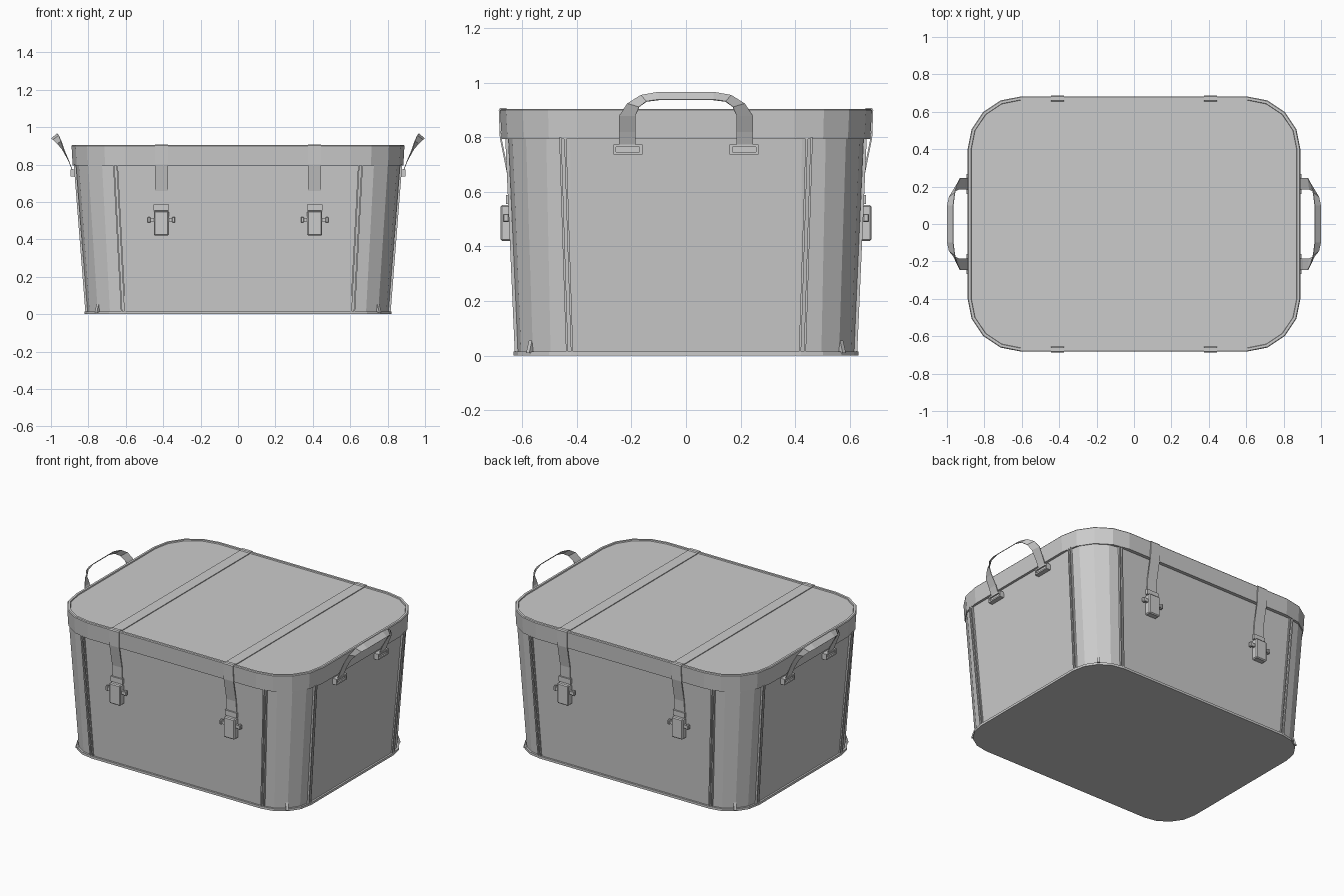
import bpy, bmesh, math
from mathutils import Vector

old = bpy.data.objects.get("Cube")
if old:
    bpy.data.objects.remove(old)

GREY = (0.6, 0.6, 0.6, 1)
mat = bpy.data.materials.new("light grey")
mat.use_nodes = True
mat.diffuse_color = GREY
shader = mat.node_tree.nodes["Principled BSDF"]
shader.inputs["Base Color"].default_value = GREY
shader.inputs["Roughness"].default_value = 0.8


def finish(bm, name):
    bmesh.ops.recalc_face_normals(bm, faces=bm.faces)
    mesh = bpy.data.meshes.new(name)
    bm.to_mesh(mesh)
    bm.free()
    mesh.materials.append(mat)
    ob = bpy.data.objects.new(name, mesh)
    bpy.context.collection.objects.link(ob)
    return ob


def ring(hx, hy, r, z, steps=4):
    """Rounded rectangle outline."""
    pts = []
    for q, (sx, sy) in enumerate([(1, 1), (-1, 1), (-1, -1), (1, -1)]):
        for i in range(steps + 1):
            a = math.pi / 2 * (q + i / steps)
            pts.append((sx * (hx - r) + r * math.cos(a), sy * (hy - r) + r * math.sin(a), z))
    return pts


def loft(name, rings):
    """Skin a stack of outlines and cap both ends."""
    bm = bmesh.new()
    loops = [[bm.verts.new(p) for p in r] for r in rings]
    n = len(loops[0])
    for a, b in zip(loops, loops[1:]):
        for i in range(n):
            j = (i + 1) % n
            bm.faces.new((a[i], a[j], b[j], b[i]))
    bm.faces.new(loops[0])
    bm.faces.new(loops[-1])
    return finish(bm, name)


def box(name, lo, hi, bevel=0):
    x0, y0, z0 = lo
    x1, y1, z1 = hi
    ob = loft(name, [[(x0, y0, z), (x1, y0, z), (x1, y1, z), (x0, y1, z)] for z in (z0, z1)])
    if bevel:
        m = ob.modifiers.new("bevel", "BEVEL")
        m.width, m.segments = bevel, 1
    return ob


def ribbon(name, edge_a, edge_b, thickness):
    """Flat band between two edge paths."""
    bm = bmesh.new()
    va = [bm.verts.new(p) for p in edge_a]
    vb = [bm.verts.new(p) for p in edge_b]
    for i in range(len(va) - 1):
        bm.faces.new((va[i], va[i + 1], vb[i + 1], vb[i]))
    ob = finish(bm, name)
    m = ob.modifiers.new("thickness", "SOLIDIFY")
    m.thickness, m.offset = thickness, 0
    return ob


def bar(name, p, q, u, v):
    """Straight bar from p to q, with half-size vectors u and v."""
    u, v = Vector(u), Vector(v)
    corners = [u + v, v - u, -u - v, u - v]
    return loft(name, [[Vector(e) + c for c in corners] for e in (p, q)])


# Tub, base flange and lid with a low rim
loft("tub", [ring(0.808, 0.62, 0.2, 0.008), ring(0.87, 0.655, 0.23, 0.82)])
loft("base_flange", [ring(0.82, 0.632, 0.21, 0), ring(0.82, 0.632, 0.21, 0.015)])
loft("lid", [ring(0.884, 0.676, 0.28, 0.795), ring(0.89, 0.682, 0.285, 0.9),
             ring(0.886, 0.678, 0.281, 0.905), ring(0.872, 0.664, 0.267, 0.905),
             ring(0.87, 0.662, 0.265, 0.898)])

# Ribs flanking each corner and a small fin at its foot
for sx in (-1, 1):
    for sy in (-1, 1):
        for off in (-0.009, 0.009):
            bar("long_side_rib", (sx * (0.613 + off), sy * 0.622, 0.01),
                (sx * (0.655 + off), sy * 0.657, 0.8), (0.004, 0, 0), (0, 0.006, 0))
            bar("short_side_rib", (sx * 0.81, sy * (0.427 + off), 0.01),
                (sx * 0.872, sy * (0.452 + off), 0.8), (0.006, 0, 0), (0, 0.004, 0))
        d, t = Vector((sx, sy, 0)).normalized(), Vector((-sy, sx, 0)).normalized()
        foot = Vector((sx * 0.745, sy * 0.565, 0.01))
        profile = [foot, foot + d * 0.022, foot + d * 0.008 + Vector((0, 0, 0.045))]
        loft("corner_fin", [[p + t * s for p in profile] for s in (-0.008, 0.008)])

# Straps over the lid, with loops, buckles and side pins
for x in (-0.41, 0.41):
    path = [(0.648, 0.57), (0.652, 0.66), (0.68, 0.8), (0.684, 0.9), (0.68, 0.905), (0.662, 0.905), (0.655, 0.9)]
    full = [(-y, z) for y, z in path] + [(y, z) for y, z in reversed(path)]
    ribbon("strap", [(x - 0.035, y, z) for y, z in full], [(x + 0.035, y, z) for y, z in full], 0.006)
    for s in (-1, 1):
        box("strap_loop", (x - 0.042, s * 0.653 - 0.008, 0.555), (x + 0.042, s * 0.653 + 0.008, 0.588))
        box("buckle", (x - 0.04, s * 0.658 - 0.022, 0.42), (x + 0.04, s * 0.658 + 0.022, 0.552), 0.006)
        box("buckle_pin", (x - 0.062, s * 0.66 - 0.008, 0.495), (x + 0.062, s * 0.66 + 0.008, 0.515))
        for e in (-1, 1):
            cx = x + e * 0.066
            box("pin_head", (cx - 0.008, s * 0.66 - 0.011, 0.49), (cx + 0.008, s * 0.66 + 0.011, 0.52), 0.003)

# Twisted carrying handles with framed brackets
outer = [(0.882, 0.245, 0.76), (0.905, 0.245, 0.82), (0.93, 0.245, 0.88),
         (0.945, 0.215, 0.925), (0.958, 0.165, 0.955), (0.966, 0.1, 0.966)]
inner = [(0.882, 0.185, 0.76), (0.905, 0.185, 0.82), (0.938, 0.185, 0.88),
         (0.965, 0.172, 0.912), (0.988, 0.145, 0.932), (0.998, 0.1, 0.938)]


def hoop(half, s):
    both = half + [(x, -y, z) for x, y, z in reversed(half)]
    return [(s * x, y, z) for x, y, z in both]


for s in (-1, 1):
    ribbon("handle", hoop(outer, s), hoop(inner, s), 0.004)
    for y in (-0.213, 0.213):
        for z in (0.742, 0.77):
            bar("bracket_rail", (s * 0.88, y - 0.053, z), (s * 0.88, y + 0.053, z), (0.015, 0, 0), (0, 0, 0.005))
        for e in (-1, 1):
            bar("bracket_end", (s * 0.88, y + e * 0.048, 0.742), (s * 0.88, y + e * 0.048, 0.77),
                (0.015, 0, 0), (0, 0.005, 0))
        box("bracket_core", (s * 0.874 - 0.012, y - 0.045, 0.744), (s * 0.874 + 0.012, y + 0.045, 0.768))
